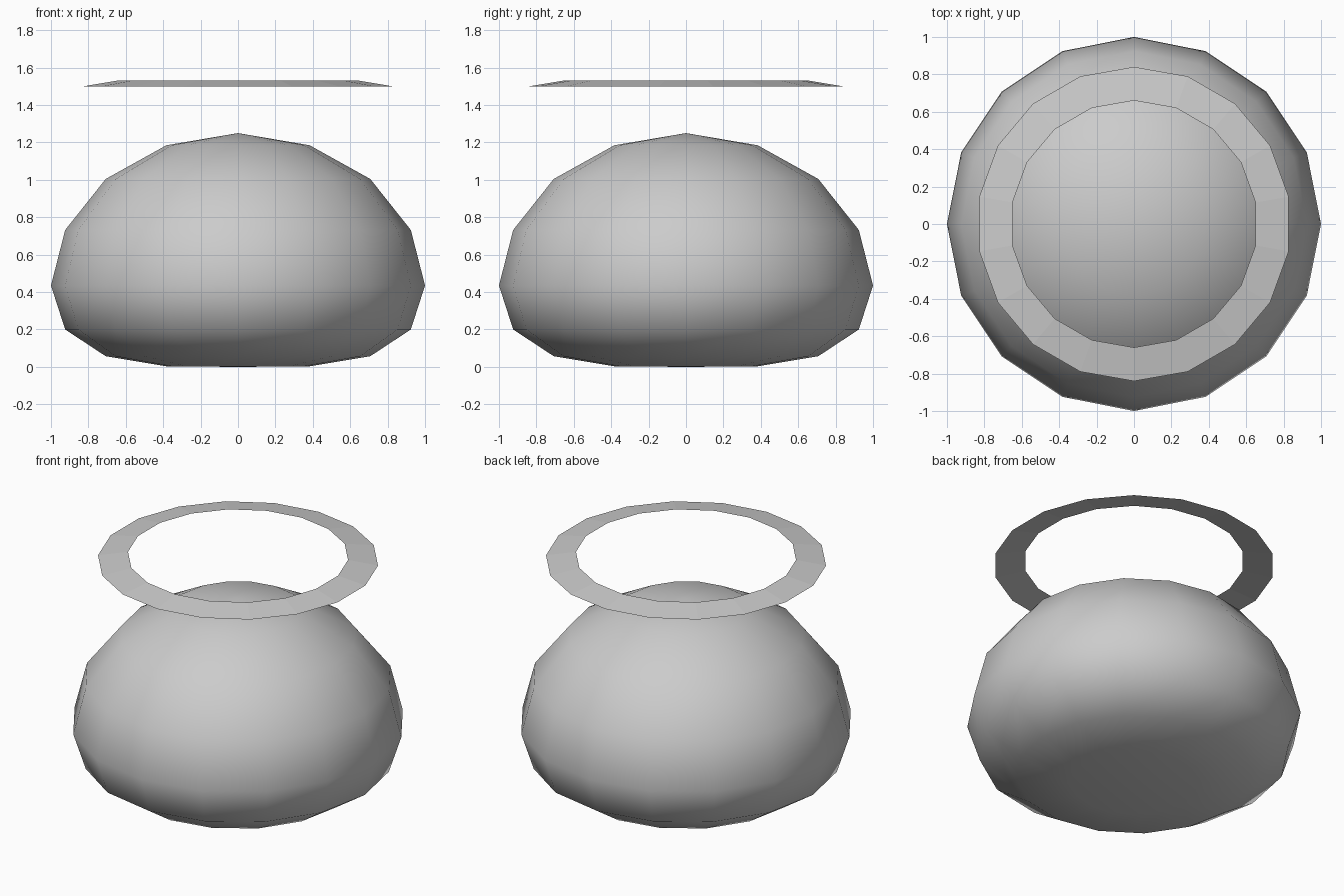
import bpy, bmesh, math

cube = bpy.data.objects.get("Cube")
if cube:
    bpy.data.objects.remove(cube, do_unlink=True)

# One plain grey for every part
grey = bpy.data.materials.new("light_grey")
grey.use_nodes = True
colour = (0.6, 0.6, 0.6, 1)
grey.diffuse_color = colour
grey.node_tree.nodes["Principled BSDF"].inputs["Base Color"].default_value = colour


def lathe(name, profile, sides, smooth):
    """Turn a (radius, height) profile, listed from top to bottom, around z."""
    bm = bmesh.new()
    rings = []
    for r, z in profile:
        count = sides if r > 0 else 1
        rings.append([bm.verts.new((r * math.sin(2 * math.pi * i / sides),
                                    r * math.cos(2 * math.pi * i / sides), z))
                      for i in range(count)])
    for a, b in zip(rings, rings[1:]):
        for i in range(sides):
            j = (i + 1) % sides
            corners = [a[i % len(a)], a[j % len(a)], b[j % len(b)], b[i % len(b)]]
            face = bm.faces.new(list(dict.fromkeys(corners)))
            face.smooth = smooth
    bm.normal_update()
    # Make the upper faces point up and the rest follow outwards
    if sum(f.normal.z for f in bm.faces if f.calc_center_median().z > 0.5) < 0:
        bmesh.ops.reverse_faces(bm, faces=bm.faces[:])
    mesh = bpy.data.meshes.new(name)
    bm.to_mesh(mesh)
    bm.free()
    mesh.materials.append(grey)
    obj = bpy.data.objects.new(name, mesh)
    bpy.context.collection.objects.link(obj)
    return obj


# Rounded body: a sphere squashed towards its flat base
body_profile = [(0, 1.25), (0.383, 1.185), (0.707, 1.005), (0.924, 0.732),
                (1.0, 0.435), (0.924, 0.2), (0.707, 0.057), (0.383, 0.003), (0, 0)]
lathe("body", body_profile, 16, True)

# Floating halo: a thin open band, slightly higher at its inner rim
lathe("halo", [(0.66, 1.53), (0.84, 1.5)], 18, False)
